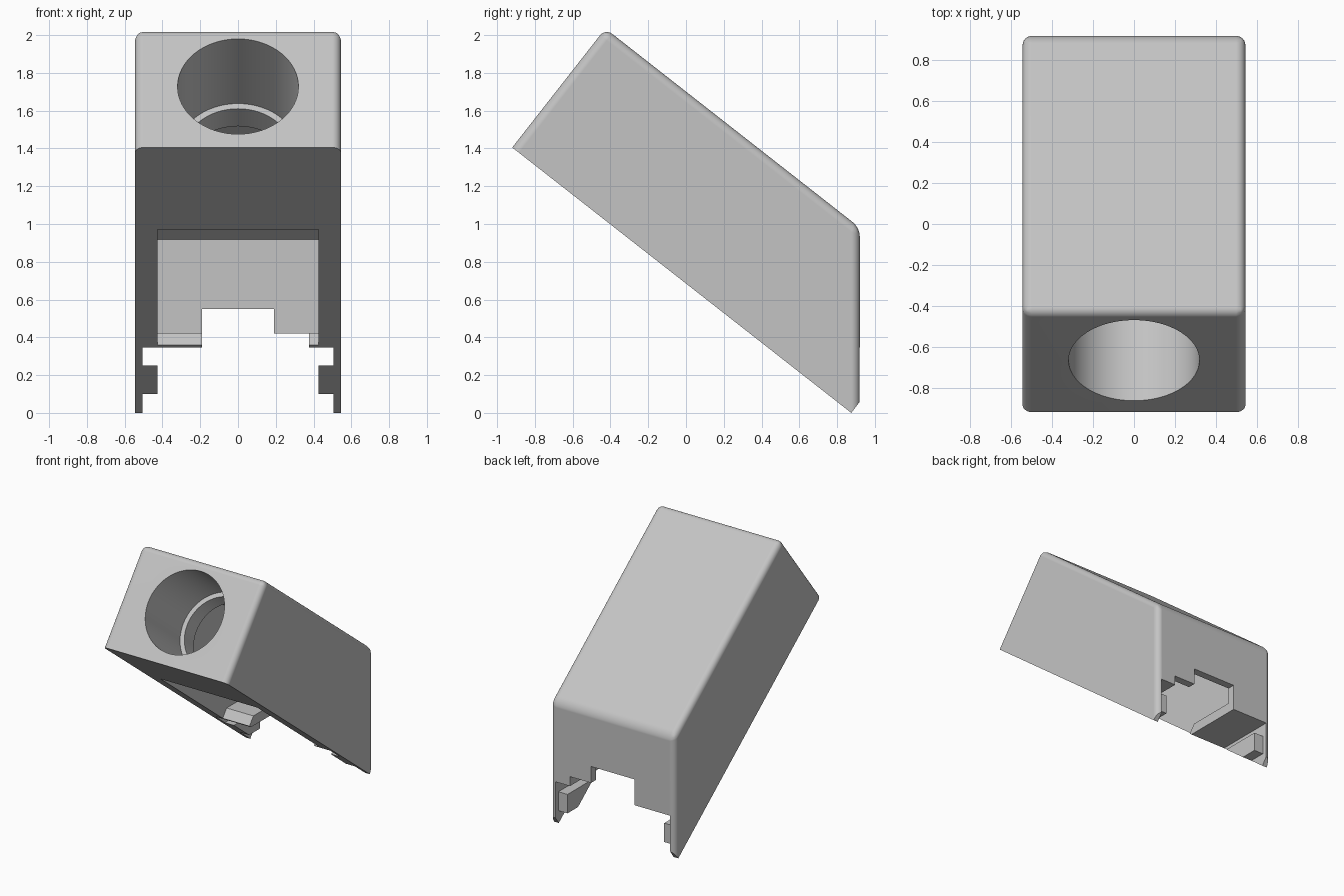
import bpy
import bmesh
import math
from mathutils import Vector, Matrix

cube = bpy.data.objects.get("Cube")
if cube:
    bpy.data.objects.remove(cube)

grey = bpy.data.materials.new("plain_grey")
grey.use_nodes = True
COLOUR = (0.55, 0.55, 0.55, 1)
grey.diffuse_color = COLOUR
grey.node_tree.nodes["Principled BSDF"].inputs["Base Color"].default_value = COLOUR

# Sloped frame: u runs down the underside, h rises square to it
START = Vector((-0.92, 1.405))
END = Vector((0.875, 0))
ALONG = (END - START).normalized()
RISE = Vector((-ALONG.y, ALONG.x))
BACK = 0.92


def slope(u, h):
    return START + ALONG * u + RISE * h


def slope_at_y(y, h):
    return slope((y - START.x - RISE.x * h) / ALONG.x, h)


def slope_at_z(z, h=0):
    return slope((z - START.y - RISE.y * h) / ALONG.y, h)


def make_object(name, bm):
    bmesh.ops.recalc_face_normals(bm, faces=bm.faces)
    mesh = bpy.data.meshes.new(name)
    bm.to_mesh(mesh)
    bm.free()
    mesh.materials.append(grey)
    ob = bpy.data.objects.new(name, mesh)
    bpy.context.collection.objects.link(ob)
    return ob


def prism(name, profile, x0, x1, bevel=0, sharp=()):
    """Extrude a y-z profile across x; edges between sharp corners stay unbevelled."""
    bm = bmesh.new()
    left = [bm.verts.new((x0, p[0], p[1])) for p in profile]
    right = [bm.verts.new((x1, p[0], p[1])) for p in profile]
    bm.faces.new(left)
    bm.faces.new(right[::-1])
    n = len(profile)
    for i in range(n):
        j = (i + 1) % n
        bm.faces.new((left[i], left[j], right[j], right[i]))
    if bevel:
        hard = {side[i] for i in sharp for side in (left, right)}
        soft = [e for e in bm.edges if not set(e.verts) <= hard]
        bmesh.ops.bevel(bm, geom=soft, offset=bevel, segments=6,
                        profile=0.5, affect='EDGES', clamp_overlap=True)
    return make_object(name, bm)


def box(name, x0, x1, y0, y1, z0, z1):
    return prism(name, [(y0, z0), (y0, z1), (y1, z1), (y1, z0)], x0, x1)


def bore(name, radius, u0, u1, h=0.41):
    """Cylinder lying along the slope."""
    c = slope((u0 + u1) / 2, h)
    turn = Vector((0, 0, 1)).rotation_difference(Vector((0, ALONG.x, ALONG.y)))
    place = Matrix.Translation((0, c.x, c.y)) @ turn.to_matrix().to_4x4()
    bm = bmesh.new()
    bmesh.ops.create_cone(bm, cap_ends=True, segments=64, radius1=radius,
                          radius2=radius, depth=u1 - u0, matrix=place)
    return make_object(name, bm)


def cut(target, cutter):
    bpy.context.view_layer.objects.active = target
    mod = target.modifiers.new("cut", 'BOOLEAN')
    mod.operation = 'DIFFERENCE'
    mod.solver = 'EXACT'
    mod.object = cutter
    bpy.ops.object.modifier_apply(modifier=mod.name)
    bpy.data.objects.remove(cutter)


# Outer casing with rounded upper and back edges
top_front = slope(0, 0.8)
top_back = slope_at_y(BACK, 0.8)
casing = prism("casing", [START, top_front, top_back, (BACK, 0.06), END],
               -0.545, 0.545, bevel=0.055, sharp=(0, 3, 4))

# Stepped round socket in the front
cut(casing, bore("socket_cutter", 0.32, -0.2, 0.555))
cut(casing, bore("inner_socket_cutter", 0.285, 0.4, 0.8))

# Cavity open to the underside
INNER_BACK = 0.86
cavity = [slope(0.705, -0.3), slope(0.705, 0.714),
          slope_at_y(INNER_BACK, 0.714), (INNER_BACK, -0.3)]
cut(casing, prism("cavity_cutter", cavity, -0.425, 0.425))

# Stepped notch through the back wall
LEDGE = 0.345
cut(casing, box("base_cutter", -0.505, 0.505, 0.2, 1.1, -0.2, LEDGE))
cut(casing, box("notch_cutter", -0.19, 0.19, 0.7, 1.1, 0.2, 0.55))
cut(casing, box("step_cutter", 0.18, 0.375, 0.7, 1.1, 0.2, 0.42))

# Ledges reaching in from the back wall
ledge_profile = [slope_at_z(LEDGE), slope_at_z(0.36), slope_at_z(0.36) + RISE * 0.08,
                 (INNER_BACK + 0.02, 0.423), (INNER_BACK + 0.02, LEDGE)]
parts = [casing,
         prism("right_ledge", ledge_profile, -0.43, -0.19),
         prism("left_ledge", ledge_profile, 0.375, 0.43)]

# Catch tabs on the inside of the side walls
tab_profile = [slope_at_z(0.1), slope_at_z(0.25), (0.88, 0.25), (0.88, 0.1)]
for name, side in (("right_tab", -1), ("left_tab", 1)):
    parts.append(prism(name, tab_profile, *sorted((side * 0.425, side * 0.51))))

# Smooth rounds, crisp edges
bpy.ops.object.select_all(action='DESELECT')
for ob in parts:
    ob.select_set(True)
bpy.context.view_layer.objects.active = casing
bpy.ops.object.shade_smooth_by_angle(angle=math.radians(30))
weighted = casing.modifiers.new("even_shading", 'WEIGHTED_NORMAL')
weighted.keep_sharp = True
